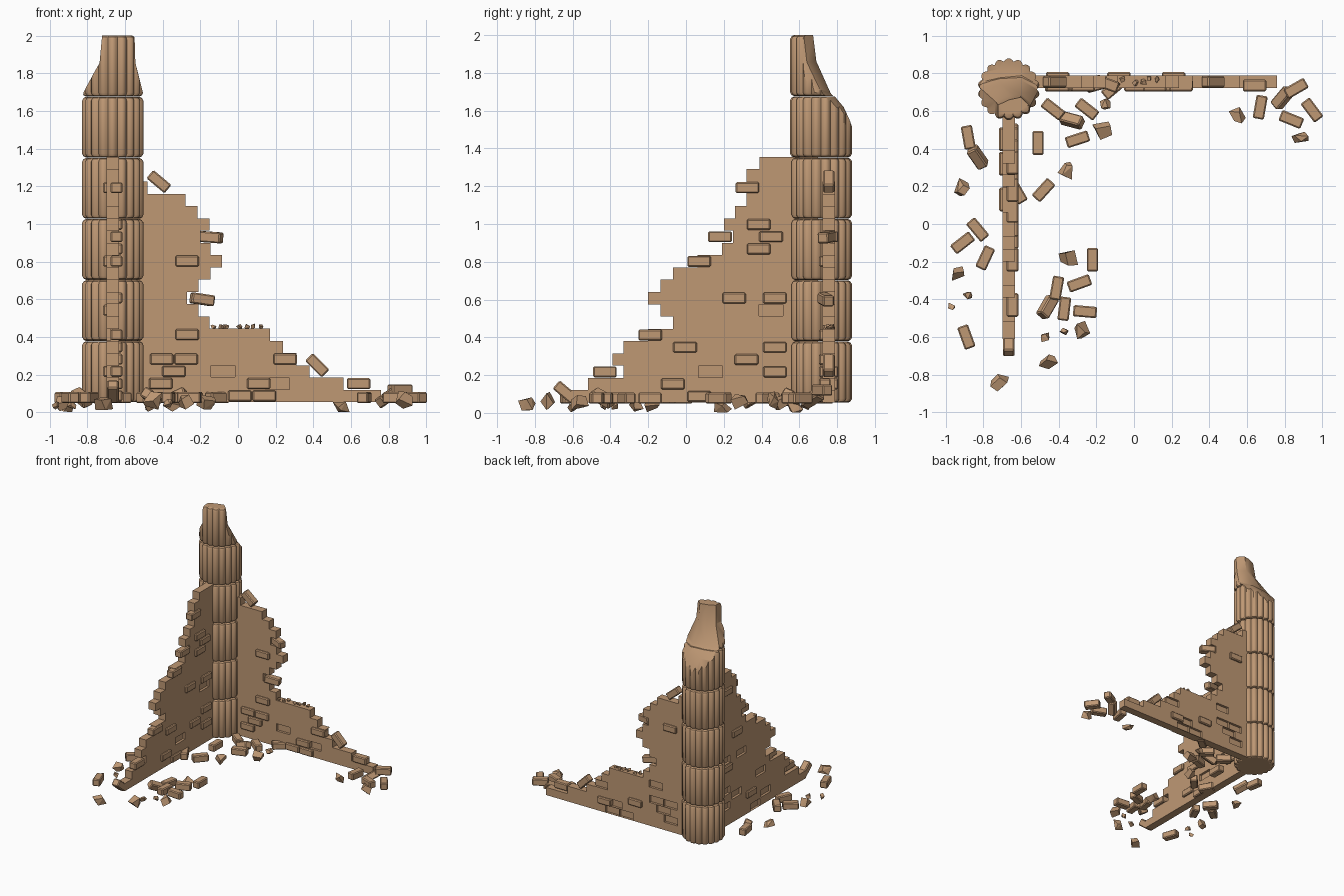
import bpy, bmesh, math, random
from mathutils import Matrix, Vector, Euler

random.seed(4)
if "Cube" in bpy.data.objects:
    bpy.data.objects.remove(bpy.data.objects["Cube"])

stone = bpy.data.materials.new("tan stone")
stone.use_nodes = True
TAN = (0.52, 0.315, 0.175, 1)
stone.diffuse_color = TAN
stone.node_tree.nodes["Principled BSDF"].inputs["Base Color"].default_value = TAN

BASE, ROW, LONG, TALL = 0.055, 0.065, 0.125, 0.058
HALF, SHIFT = 0.033, 0.02


def finish(bm, name, matrix=Matrix()):
    bm.transform(matrix)
    bmesh.ops.recalc_face_normals(bm, faces=bm.faces)
    mesh = bpy.data.meshes.new(name)
    bm.to_mesh(mesh)
    bm.free()
    mesh.materials.append(stone)
    obj = bpy.data.objects.new(name, mesh)
    bpy.context.collection.objects.link(obj)
    return obj


def add_box(bm, centre, size):
    m = Matrix.Translation(centre) @ Matrix.Diagonal((*size, 1))
    bmesh.ops.create_cube(bm, size=1, matrix=m)


def brick(name, matrix, size=(LONG, 0.06, TALL)):
    bm = bmesh.new()
    add_box(bm, (0, 0, 0), size)
    bmesh.ops.bevel(bm, geom=bm.edges[:], offset=0.007, segments=1, affect='EDGES')
    return finish(bm, name, matrix)


def place(loc, rot=(0, 0, 0)):
    turn = Euler([math.radians(a) for a in rot]).to_matrix().to_4x4()
    return Matrix.Translation(loc) @ turn


def boolean(obj, cutter, operation):
    mod = obj.modifiers.new("cut", 'BOOLEAN')
    mod.operation, mod.object, mod.solver = operation, cutter, 'EXACT'
    graph = bpy.context.evaluated_depsgraph_get()
    obj.data = bpy.data.meshes.new_from_object(obj.evaluated_get(graph))
    obj.modifiers.clear()
    bpy.data.objects.remove(cutter)


def loft(bm, rings):
    rows = [[bm.verts.new(p) for p in ring] for ring in rings]
    n = len(rows[0])
    for a, b in zip(rows, rows[1:]):
        for i in range(n):
            j = (i + 1) % n
            bm.faces.new((a[i], a[j], b[j], b[i]))
    bm.faces.new(rows[0])
    bm.faces.new(rows[-1])


# Fluted column of stacked drums
CX, CY, RADIUS, LOBES, STEPS = -0.665, 0.715, 0.165, 18, 5


def drum_ring(z, inset):
    ring = []
    for i in range(LOBES * STEPS):
        a = math.tau * i / (LOBES * STEPS)
        r = RADIUS - inset - 0.016 * (1 - abs(math.sin(a * LOBES / 2)))
        ring.append((CX + r * math.cos(a), CY + r * math.sin(a), z))
    return ring


def break_solid():
    # Jagged remaining core of the broken top: z, left, right, back
    bm = bmesh.new()
    rings = []
    for z, x0, x1, back in ((1.3, -0.9, -0.4, 0.93), (1.52, -0.88, -0.44, 0.885),
                            (1.61, -0.84, -0.48, 0.835), (1.7, -0.82, -0.505, 0.765),
                            (1.86, -0.735, -0.545, 0.69), (2.02, -0.72, -0.55, 0.67)):
        w = x1 - x0
        pts = [(x0, 0.5), (x1, 0.5), (x1, back - 0.05), (x1 - w * 0.3, back),
               (x0 + w * 0.35, back - 0.012), (x0, back - 0.04)]
        rings.append([(x, y, z + random.uniform(-0.01, 0.01)) for x, y in pts])
    loft(bm, rings)
    bmesh.ops.triangulate(bm, faces=bm.faces[:])
    return finish(bm, "break_cutter")


for k in range(6):
    z0 = BASE + k * 0.3245
    z1 = min(z0 + 0.322, 2.0)
    bm = bmesh.new()
    loft(bm, [drum_ring(z, d) for z, d in ((z0, 0.02), (z0 + 0.006, 0.008), (z0 + 0.02, 0),
                                           (z1 - 0.02, 0), (z1 - 0.006, 0.008), (z1, 0.02))])
    drum = finish(bm, "column_drum_%d" % (k + 1))
    if k > 3:
        boolean(drum, break_solid(), 'INTERSECT')


# Ruined walls: stepped outline, with some bricks pushed out of the face
def wall(name, matrix, start, ends, out, back):
    outline = [(start, BASE)]
    for i, u in enumerate(ends):
        outline += [(u, BASE + i * ROW), (u, BASE + (i + 1) * ROW)]
    outline.append((start, BASE + len(ends) * ROW))
    bm = bmesh.new()
    face = bm.faces.new([bm.verts.new((u, -HALF, z)) for u, z in outline])
    extruded = bmesh.ops.extrude_face_region(bm, geom=[face])["geom"]
    verts = [v for v in extruded if isinstance(v, bmesh.types.BMVert)]
    bmesh.ops.translate(bm, verts=verts, vec=(0, 2 * HALF, 0))
    bmesh.ops.dissolve_limit(bm, angle_limit=0.01, verts=bm.verts[:], edges=bm.edges[:])
    body = finish(bm, name, matrix)
    cut = bmesh.new()
    for side, cells in ((1, out), (-1, back)):
        for u, row in cells:
            z = BASE + (row + 0.5) * ROW
            add_box(cut, (u, -side * HALF, z), (LONG + 0.002, 2 * SHIFT, TALL + 0.003))
            brick(name + "_brick", matrix @ place((u, side * SHIFT, z)),
                  (LONG, 2 * HALF - 0.004, TALL))
    boolean(body, finish(cut, "recess_cutter", matrix), 'DIFFERENCE')


def frame(u, out, origin):
    m = Matrix((u, out, (0, 0, 1))).transposed().to_4x4()
    m.translation = origin
    return m


wall("right_wall", frame((1, 0, 0), (0, -1, 0), (0, 0.755, 0)), -0.66,
     (0.76, 0.56, 0.38, 0.31, 0.24, 0.17, -0.15, -0.21, -0.27, -0.21, -0.145,
      -0.085, -0.145, -0.2, -0.15, -0.215, -0.28, -0.48),
     ((-0.27, 11), (-0.27, 5), (-0.405, 3), (-0.275, 3), (-0.34, 2), (0.25, 3),
      (0.11, 1), (0.64, 1), (0.14, 0), (0.01, 0), (-0.41, 1)),
     ((-0.405, 13), (-0.08, 2), (0.21, 1)))

wall("front_wall", frame((0, 1, 0), (1, 0, 0), (-0.665, 0, 0)), 0.7,
     (-0.61, -0.52, -0.33, -0.39, -0.33, -0.2, -0.07, -0.135, -0.2, -0.135, -0.07,
      0.06, 0.19, 0.25, 0.2, 0.26, 0.32, 0.32, 0.32, 0.39),
     ((0.325, 17), (0.385, 14), (0.18, 13), (0.45, 13), (0.385, 12), (0.07, 11),
      (0.255, 8), (0.47, 8), (-0.19, 5), (-0.005, 4), (0.47, 4), (0.32, 3),
      (-0.43, 2), (0.47, 2), (-0.07, 1), (0.07, 0)),
     ((0.45, 17), (0.32, 11), (0.45, 7), (0.13, 2)))

# Bricks tipping off the wall edges
for x, y, z, tilt, yaw in ((-0.145, 0.745, 0.93, 4, -20), (-0.19, 0.74, 0.6, 8, 15),
                           (0.42, 0.755, 0.25, 45, 0), (-0.42, 0.755, 1.225, 40, 0),
                           (-0.665, -0.64, 0.11, 40, 90)):
    brick("tipped_brick", place((x, y, z), (0, tilt, yaw)))

# Fallen bricks: x, y, heading
FALLEN = ((-.43, .61, -38), (-.33, .55, -15), (-.25, .61, -38), (-.3, .45, 18),
          (-.51, .43, 90), (-.48, .18, 48), (-.88, .46, -80), (-.83, .355, -55),
          (-.91, -.1, 38), (-.83, -.03, -50), (-.79, -.18, 65), (-.89, -.6, -70),
          (-.41, -.34, 80), (-.46, -.44, 60), (-.37, -.45, 83), (-.26, -.465, -5),
          (-.29, -.315, 20), (-.22, -.19, 90), (.67, .62, 80), (.79, .67, 50),
          (.86, .72, 30), (.835, .555, -22), (.945, .605, -53), (-.62, .17, -60),
          (-.11, .72, 40))
for i, (x, y, a) in enumerate(FALLEN):
    lean = random.choice((-25, 25)) if i % 6 == 1 else 0
    brick("fallen_brick", place((x, y, 0.12 if i == 20 else 0.078), (lean, lean, a)))


# Broken chunks and pebbles
def chunk(name, x, y, z, size):
    bm = bmesh.new()
    add_box(bm, (0, 0, 0), (size, size * 0.8, size * 0.75))
    for v in bm.verts:
        v.co += Vector([random.uniform(-0.22, 0.22) * size for _ in range(3)])
    bmesh.ops.convex_hull(bm, input=bm.verts[:])
    turn = [random.uniform(-35, 35), random.uniform(-35, 35), random.uniform(0, 180)]
    obj = finish(bm, name, place((x, y, z), turn))
    low = min(v.co.z for v in obj.data.vertices)
    return obj, low


for x, y, size in ((-.91, .19, .065), (-.93, -.26, .06), (-.88, -.38, .032), (-.97, -.44, .032),
                   (-.71, -.84, .068), (-.45, -.73, .065), (-.47, -.6, .035), (-.37, -.57, .035),
                   (-.28, -.56, .065), (-.35, -.18, .062), (-.36, .29, .058), (-.165, .5, .06),
                   (-.15, .63, .045), (.55, .575, .06), (.88, .46, .065)):
    rubble, low = chunk("rubble_chunk", x, y, 0.05, size)
    rubble.data.transform(Matrix.Translation((0, 0, random.uniform(0, 0.025) - low)))

for x in (-0.13, -0.09, -0.06, 0.01, 0.05, 0.08, 0.12):
    chunk("ledge_pebble", x, 0.755 + random.uniform(-0.02, 0.02), 0.455, 0.022)

# Soften the flutes only
for obj in bpy.context.scene.objects:
    obj.select_set(obj.name.startswith("column_drum"))
    if obj.select_get():
        bpy.context.view_layer.objects.active = obj
bpy.ops.object.shade_smooth_by_angle(angle=math.radians(30))
